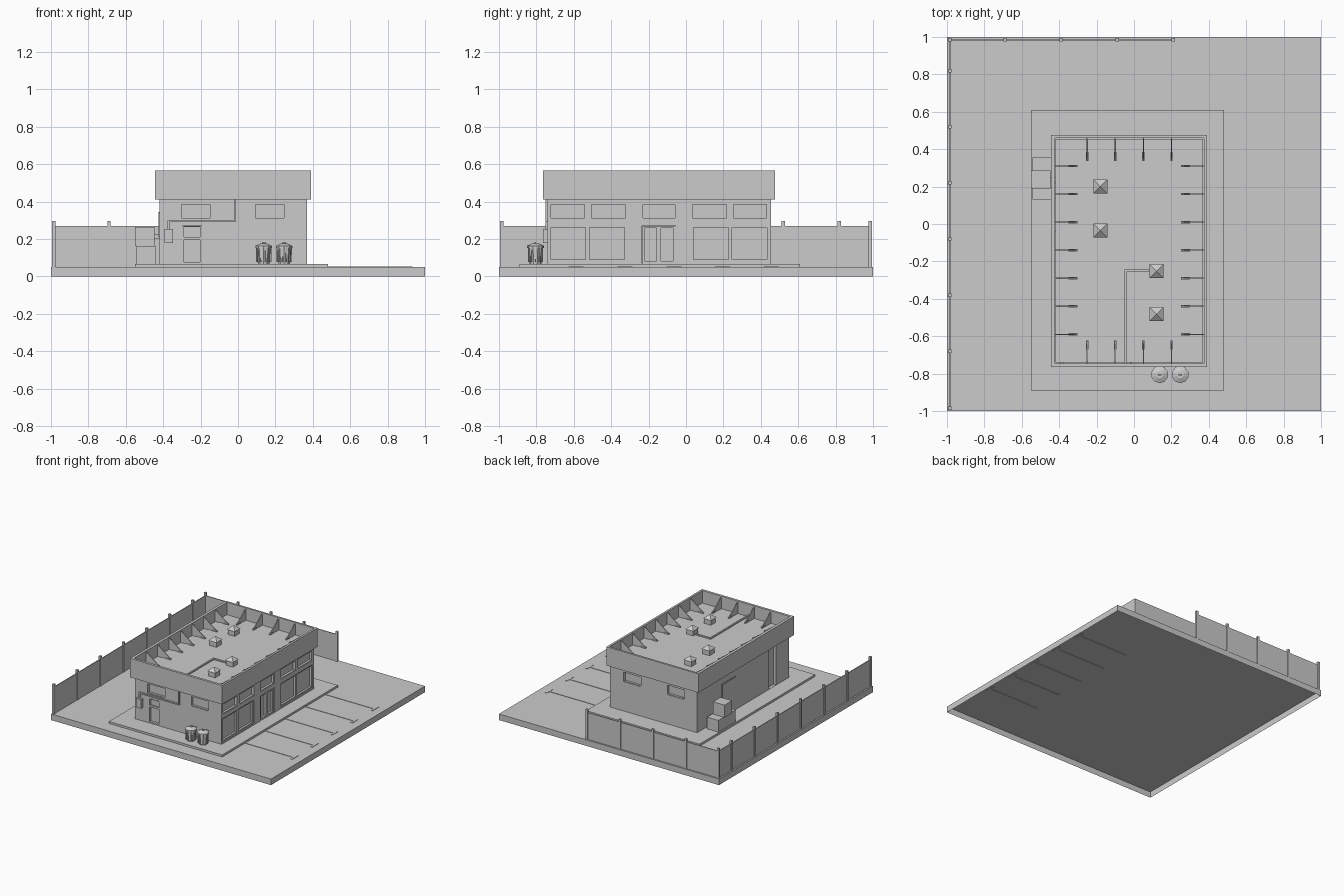
import bpy, bmesh, math
from mathutils import Matrix, Vector

if "Cube" in bpy.data.objects:
    bpy.data.objects.remove(bpy.data.objects["Cube"])


def finish(name, bm):
    bmesh.ops.recalc_face_normals(bm, faces=bm.faces[:])
    me = bpy.data.meshes.new(name)
    bm.to_mesh(me)
    bm.free()
    ob = bpy.data.objects.new(name, me)
    bpy.context.collection.objects.link(ob)
    return ob


def add_box(bm, b):
    x0, x1, y0, y1, z0, z1 = b
    m = Matrix.Translation(((x0 + x1) / 2, (y0 + y1) / 2, (z0 + z1) / 2))
    m = m @ Matrix.Diagonal((abs(x1 - x0), abs(y1 - y0), abs(z1 - z0), 1))
    return bmesh.ops.create_cube(bm, size=1, matrix=m)["verts"]


def boxes(name, items):
    bm = bmesh.new()
    for b in items:
        add_box(bm, b)
    return finish(name, bm)


def ring(name, outer, inner, z0, z1):
    """Rectangular tube with mitred corners; rectangles are x0, x1, y0, y1."""
    bm = bmesh.new()
    loops = []
    for (x0, x1, y0, y1), z in ((outer, z0), (outer, z1), (inner, z1), (inner, z0)):
        loops.append([bm.verts.new((x, y, z)) for x, y in ((x0, y0), (x1, y0), (x1, y1), (x0, y1))])
    for k in range(4):
        a, b = loops[k], loops[(k + 1) % 4]
        for i in range(4):
            j = (i + 1) % 4
            bm.faces.new((a[i], a[j], b[j], b[i]))
    return finish(name, bm)


WX0, WX1, WY0, WY1 = -0.42, 0.37, -0.74, 0.455
BASE, ROOF = 0.067, 0.465


def on_wall(side, u0, u1, z0, z1, d0, d1):
    """Box on a wall; d is distance outward from the wall face."""
    if side == "front":
        return (u0, u1, WY0 - d1, WY0 - d0, z0, z1)
    if side == "back":
        return (u0, u1, WY1 + d0, WY1 + d1, z0, z1)
    if side == "right":
        return (WX1 + d0, WX1 + d1, u0, u1, z0, z1)
    return (WX0 - d1, WX0 - d0, u0, u1, z0, z1)


def frame(side, u0, u1, z0, z1, w, d0, d1):
    return [on_wall(side, u0, u0 + w, z0, z1, d0, d1), on_wall(side, u1 - w, u1, z0, z1, d0, d1),
            on_wall(side, u0 + w, u1 - w, z0, z0 + w, d0, d1), on_wall(side, u0 + w, u1 - w, z1 - w, z1, d0, d1)]


# paved lot, open underneath
bm = bmesh.new()
add_box(bm, (-1, 1, -1, 1, 0, 0.05))
bm.normal_update()
bmesh.ops.delete(bm, geom=[f for f in bm.faces if f.normal.z < -0.5], context="FACES")
me_lot = finish("paved_lot", bm)
boxes("pavement_pad", [(-0.55, 0.48, -0.89, 0.61, 0.05, BASE)])

# parking stall lines with T ends
stalls = []
for i in range(5):
    y = -0.587 + 0.261 * i
    stalls.append((0.47, 0.915, y - 0.008, y + 0.008, 0.046, 0.053))
    stalls.append((0.915, 0.932, y - 0.04, y + 0.04, 0.046, 0.053))
boxes("parking_lines", stalls)

# openings: side, u0, u1, z0, z1
high = [("right", a, b, 0.308, 0.388) for a, b in
        ((-0.725, -0.54), (-0.51, -0.32), (-0.235, -0.055), (0.03, 0.22), (0.25, 0.435))]
high += [(s, a, b, 0.308, 0.388) for s in ("front", "back") for a, b in ((-0.305, -0.145), (0.09, 0.25))]
shop = [("right", -0.733, -0.32, 0.08, 0.272), ("right", 0.03, 0.442, 0.08, 0.272)]
doors = [("right", -0.235, -0.055, 0.069, 0.272), ("front", -0.297, -0.195, 0.069, 0.272)]
alcove = [("left", -0.57, -0.47, 0.069, 0.405)]
DEPTH = 0.022

# walls with recessed openings
walls = boxes("walls", [(WX0, WX1, WY0, WY1, 0.06, ROOF)])
cutter = boxes("opening_cutter", [on_wall(*o, -DEPTH, 0.03) for o in high + shop + doors + alcove])
cutter.hide_render = True
mod = walls.modifiers.new("openings", "BOOLEAN")
mod.object, mod.operation, mod.solver = cutter, "DIFFERENCE", "EXACT"
bpy.context.view_layer.objects.active = walls
bpy.ops.object.modifier_apply(modifier=mod.name)
bpy.data.objects.remove(cutter)

# window and door frames
parts = []
for s, a, b, z0, z1 in shop:
    mid = (a + b) / 2
    for u0, u1 in ((a, mid), (mid, b)):
        parts += frame(s, u0, u1, z0, z1, 0.01, -DEPTH - 0.002, -0.006)
boxes("shop_window_frames", parts)
parts = []
for s, a, b, z0, z1 in high:
    parts += frame(s, a, b, z0, z1, 0.004, -DEPTH - 0.002, -0.004)
boxes("high_window_frames", parts)
parts = frame("right", -0.233, -0.145, 0.069, 0.27, 0.012, -DEPTH - 0.002, -0.006)
parts += frame("right", -0.145, -0.057, 0.069, 0.27, 0.012, -DEPTH - 0.002, -0.006)
boxes("entrance_door_frames", parts)
parts = frame("front", -0.297, -0.195, 0.069, 0.27, 0.007, -DEPTH - 0.002, -0.002)
parts += [on_wall("front", -0.29, -0.202, 0.195, 0.21, -DEPTH - 0.002, -0.008)]
boxes("side_door_frame", parts)

# parapet and roof deck
ring("parapet", (-0.445, 0.39, -0.765, 0.475), (-0.423, 0.373, -0.745, 0.459), 0.41, 0.565)
boxes("roof_deck", [(-0.38, 0.325, -0.69, 0.41, ROOF - 0.01, ROOF + 0.003)])

# parapet braces: thin gusset with a wider foot
bm = bmesh.new()


def brace(x, y, angle):
    m = Matrix.Translation((x, y, ROOF)) @ Matrix.Rotation(angle, 4, "Z")
    prof = ((0, 0), (0.12, 0), (0.12, 0.01), (0.012, 0.09), (0, 0.09))
    sides = [[bm.verts.new(m @ Vector((px, t, pz))) for px, pz in prof] for t in (-0.003, 0.003)]
    bm.faces.new(sides[0])
    bm.faces.new(sides[1])
    for i in range(5):
        j = (i + 1) % 5
        bm.faces.new((sides[0][i], sides[0][j], sides[1][j], sides[1][i]))
    bmesh.ops.transform(bm, matrix=m, verts=add_box(bm, (0.075, 0.122, -0.006, 0.006, 0, 0.012)))


for i in range(7):
    y = 0.31 - 0.15 * i
    brace(-0.424, y, 0)
    brace(0.374, y, math.pi)
for i in range(4):
    x = -0.25 + 0.15 * i
    brace(x, -0.746, math.pi / 2)
    brace(x, 0.46, -math.pi / 2)
finish("parapet_braces", bm)

# roof vents with pyramid caps
for i, (x, y) in enumerate(((-0.18, 0.2), (-0.18, -0.035), (0.12, -0.252), (0.12, -0.482))):
    bm = bmesh.new()
    add_box(bm, (x - 0.031, x + 0.031, y - 0.031, y + 0.031, ROOF, 0.512))
    bmesh.ops.create_cone(bm, cap_ends=True, segments=4, radius1=0.037 * math.sqrt(2), radius2=0, depth=0.03,
                          matrix=Matrix.Translation((x, y, 0.525)) @ Matrix.Rotation(math.pi / 4, 4, "Z"))
    finish(f"roof_vent_{i + 1}", bm)

# conduits and meter box
boxes("roof_conduit", [(-0.052, -0.04, -0.745, -0.244, ROOF, 0.478), (-0.04, 0.09, -0.256, -0.244, ROOF, 0.478)])
boxes("front_conduit", [on_wall("front", -0.021, -0.011, 0.29, 0.41, 0, 0.012),
                        on_wall("front", -0.376, -0.021, 0.29, 0.3, 0, 0.012),
                        on_wall("front", -0.376, -0.366, 0.25, 0.29, 0, 0.012)])
boxes("meter_box", [on_wall("front", -0.393, -0.347, 0.178, 0.252, 0, 0.025)])
boxes("left_conduit", [on_wall("left", 0.13, 0.137, 0.21, 0.345, 0, 0.006),
                       on_wall("left", -0.04, 0.13, 0.338, 0.345, 0, 0.006),
                       on_wall("left", 0.13, 0.22, 0.21, 0.217, 0, 0.006)])

# cooling units behind the building
boxes("cooling_unit_lower", [(-0.542, -0.44, 0.13, 0.355, BASE, 0.163)])
boxes("cooling_unit_upper", [(-0.552, -0.447, 0.19, 0.287, 0.163, 0.265), (-0.447, -0.42, 0.225, 0.25, 0.2, 0.225)])

# fence along left and back
H = 0.27
boxes("fence_panels", [(-0.988, -0.981, -0.985, 0.988, 0.05, H), (-0.981, 0.215, 0.981, 0.988, 0.05, H)])
posts = [(-0.985, y) for y in (0.985, 0.82, 0.52, 0.22, -0.08, -0.38, -0.68, -0.985)]
posts += [(x, 0.985) for x in (-0.69, -0.39, -0.09, 0.21)]
boxes("fence_posts", [(x - 0.009, x + 0.009, y - 0.009, y + 0.009, 0.05, 0.295) for x, y in posts])

# rubbish bins
for i, x in enumerate((0.137, 0.247)):
    bm = bmesh.new()
    for r1, r2, z0, z1 in ((0.032, 0.041, BASE, 0.155), (0.046, 0.046, 0.153, 0.163), (0.046, 0.02, 0.163, 0.175)):
        bmesh.ops.create_cone(bm, cap_ends=True, segments=10, radius1=r1, radius2=r2, depth=z1 - z0,
                              matrix=Matrix.Translation((x, -0.805, (z0 + z1) / 2)))
    add_box(bm, (x - 0.01, x + 0.01, -0.809, -0.801, 0.174, 0.185))
    for k in range(10):
        ribs = add_box(bm, (0.034, 0.041, -0.003, 0.003, BASE + 0.01, 0.155))
        bmesh.ops.transform(bm, verts=ribs, matrix=Matrix.Translation((x, -0.805, 0)) @ Matrix.Rotation(k * math.pi / 5, 4, "Z"))
    finish(f"rubbish_bin_{i + 1}", bm)
